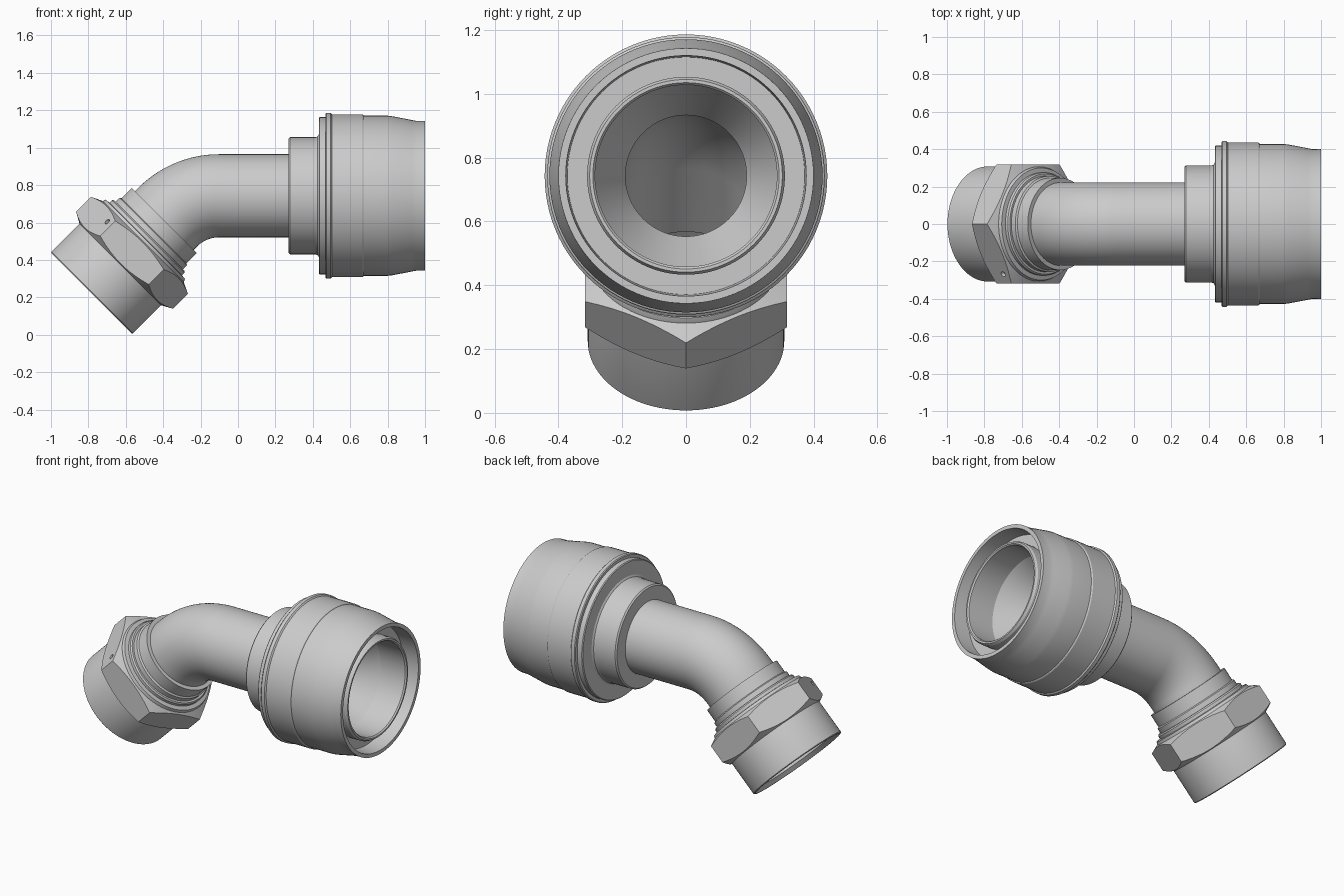
import bpy, bmesh, math
from mathutils import Vector, Matrix

if "Cube" in bpy.data.objects:
    bpy.data.objects.remove(bpy.data.objects["Cube"])

SEG = 96
AXIS_Z = 0.743                      # height of the straight pipe axis
NUT_END = Vector((-0.783, 0, 0.222))  # centre of the threaded end face


def finish(name, bm, smooth=True):
    bmesh.ops.recalc_face_normals(bm, faces=bm.faces)
    me = bpy.data.meshes.new(name)
    bm.to_mesh(me)
    bm.free()
    ob = bpy.data.objects.new(name, me)
    bpy.context.collection.objects.link(ob)
    if smooth:
        smooth_by_angle(ob)
    return ob


def activate(ob):
    bpy.ops.object.select_all(action='DESELECT')
    ob.select_set(True)
    bpy.context.view_layer.objects.active = ob


def smooth_by_angle(ob):
    activate(ob)
    bpy.ops.object.shade_smooth_by_angle(angle=math.radians(20))


def bridge(bm, rings, closed):
    """Join successive closed rings of vertices with quads."""
    n = len(rings)
    for i in range(n if closed else n - 1):
        a, b = rings[i], rings[(i + 1) % n]
        for j in range(len(a)):
            k = (j + 1) % len(a)
            bm.faces.new((a[j], a[k], b[k], b[j]))


def revolve(name, profile, matrix, smooth=True):
    """Spin a closed (radius, height) profile around local z."""
    bm = bmesh.new()
    rings = []
    for r, h in profile:
        ring = []
        for j in range(SEG):
            t = 2 * math.pi * j / SEG
            ring.append(bm.verts.new(matrix @ Vector((r * math.cos(t), r * math.sin(t), h))))
        rings.append(ring)
    bridge(bm, rings, True)
    return finish(name, bm, smooth)


def boolean(ob, cutter, operation):
    mod = ob.modifiers.new("cut", 'BOOLEAN')
    mod.operation = operation
    mod.solver = 'EXACT'
    mod.object = cutter
    activate(ob)
    bpy.ops.object.modifier_apply(modifier=mod.name)
    bpy.data.objects.remove(cutter)


socket_frame = Matrix.Translation((0, 0, AXIS_Z)) @ Matrix.Rotation(math.pi / 2, 4, 'Y')
nut_frame = Matrix.Translation(NUT_END) @ Matrix.Rotation(math.pi / 4, 4, 'Y')

# Bent pipe: hollow tube swept along a straight, a 45 degree arc and a straight
BEND_R, BEND_X = 0.39, -0.10
path = [(Vector((0.45, 0, AXIS_Z)), 0.0)]
for i in range(25):
    a = math.pi / 4 * i / 24
    path.append((Vector((BEND_X - BEND_R * math.sin(a), 0,
                         AXIS_Z - BEND_R + BEND_R * math.cos(a))), a))
path.append((nut_frame @ Vector((0, 0, 0.299)), math.pi / 4))


def pipe_rings(bm, radius, points):
    rings = []
    for p, a in points:
        up = Vector((-math.sin(a), 0, math.cos(a)))
        rings.append([bm.verts.new(p + radius * (math.cos(t) * up + math.sin(t) * Vector((0, 1, 0))))
                      for t in (2 * math.pi * j / SEG for j in range(SEG))])
    return rings


bm = bmesh.new()
bridge(bm, pipe_rings(bm, 0.222, path) + pipe_rings(bm, 0.19, path[::-1]), True)
finish("bent_pipe", bm)

# Large socket with shoulder, retaining ring, tapered sleeve and inner tube
revolve("socket", [
    (0.20, 0.27), (0.305, 0.27), (0.313, 0.278), (0.313, 0.415), (0.317, 0.425),
    (0.328, 0.432), (0.415, 0.432), (0.420, 0.437), (0.420, 0.468), (0.438, 0.468),
    (0.443, 0.473), (0.443, 0.495), (0.438, 0.500), (0.435, 0.502), (0.435, 0.665),
    (0.432, 0.670), (0.428, 0.672), (0.428, 0.80), (0.425, 0.825), (0.405, 0.93),
    (0.401, 0.95), (0.400, 1.0), (0.377, 1.0), (0.372, 0.90), (0.310, 0.90),
    (0.310, 0.965), (0.302, 0.98), (0.292, 0.98), (0.285, 0.972), (0.285, 0.80),
    (0.190, 0.62), (0.190, 0.445), (0.20, 0.445)], socket_frame)

# Threaded end: cylindrical skirt, stepped rings and pipe collar
revolve("threaded_end", [
    (0.303, 0.0), (0.308, 0.005), (0.308, 0.385), (0.300, 0.407), (0.275, 0.410),
    (0.275, 0.428), (0.268, 0.436), (0.256, 0.436), (0.256, 0.466), (0.246, 0.472),
    (0.246, 0.55), (0.20, 0.55), (0.20, 0.30), (0.272, 0.30), (0.272, 0.025),
    (0.295, 0.0)], nut_frame)

# Hexagonal nut, its corners trimmed by a chamfer on both faces
bm = bmesh.new()
bmesh.ops.create_cone(bm, cap_ends=True, segments=6, radius1=0.366, radius2=0.366, depth=0.3)
corner = max(math.atan2(v.co.y, v.co.x) for v in bm.verts)
turn = -corner  # put corners on the local x axis
bmesh.ops.transform(bm, verts=bm.verts,
                    matrix=nut_frame @ Matrix.Translation((0, 0, 0.3)) @ Matrix.Rotation(turn, 4, 'Z'))
hex_nut = finish("hex_nut", bm, False)
chamfer = revolve("chamfer_cutter", [
    (0.29, 0.217), (0.308, 0.217), (0.375, 0.254), (0.375, 0.358),
    (0.308, 0.390), (0.29, 0.390)], nut_frame, False)
boolean(hex_nut, chamfer, 'INTERSECT')

# Small dimple drilled in one flat of the nut
bm = bmesh.new()
bmesh.ops.create_cone(bm, cap_ends=True, segments=24, radius1=0.015, radius2=0.015, depth=0.04)
aim = Vector((-math.cos(math.pi / 6), -0.5, 0)).to_track_quat('Z', 'Y').to_matrix().to_4x4()
bmesh.ops.transform(bm, verts=bm.verts,
                    matrix=nut_frame @ Matrix.Translation((-0.211, -0.268, 0.33)) @ aim)
boolean(hex_nut, finish("dimple_cutter", bm, False), 'DIFFERENCE')
smooth_by_angle(hex_nut)
